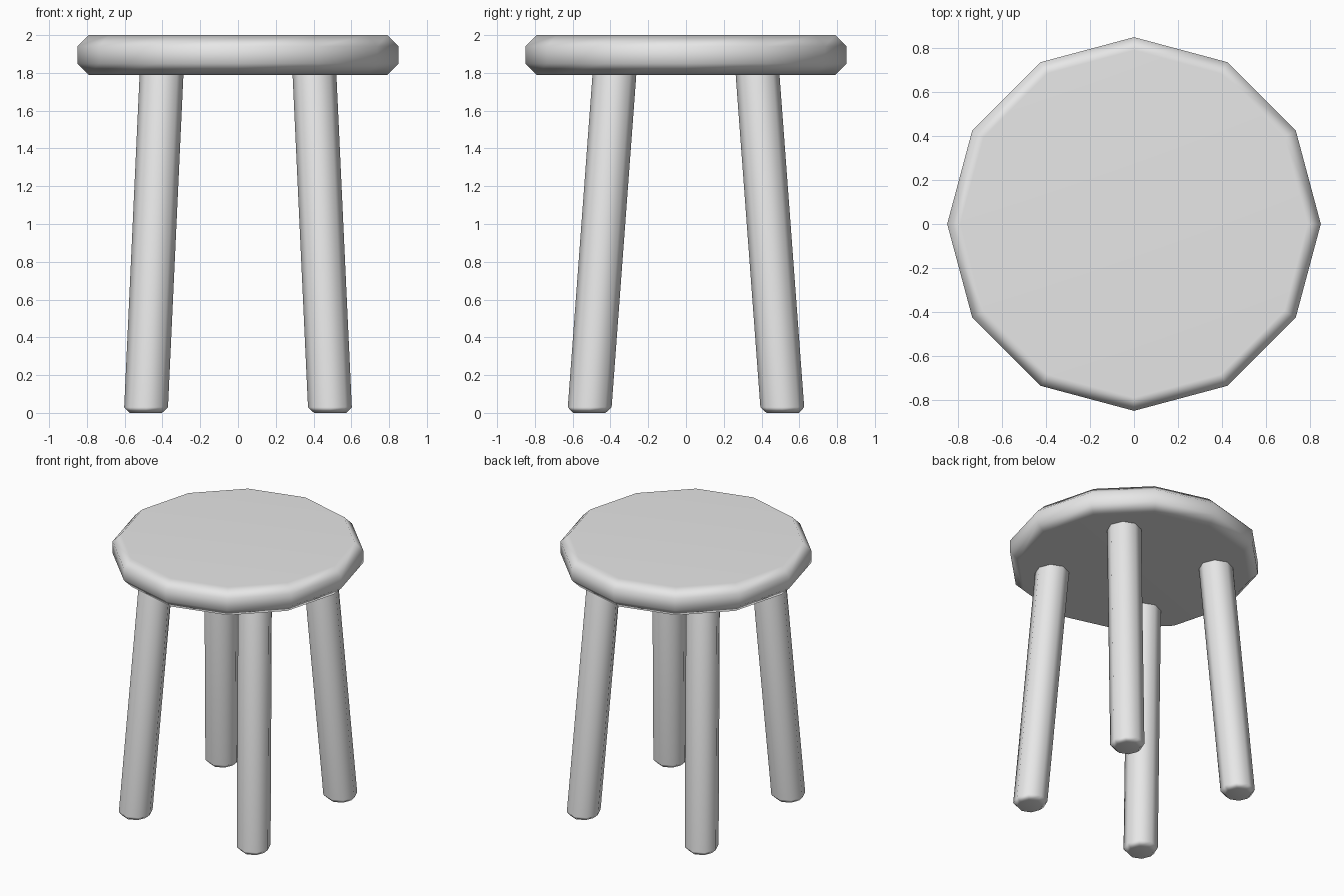
import bpy, bmesh, math

if "Cube" in bpy.data.objects:
    bpy.data.objects.remove(bpy.data.objects["Cube"])

grey = bpy.data.materials.new("plain grey")
grey.diffuse_color = (0.8, 0.8, 0.8, 1)
grey.use_nodes = True
grey.node_tree.nodes["Principled BSDF"].inputs["Base Color"].default_value = grey.diffuse_color


def lofted(name, sides, rings):
    """Closed solid through horizontal rings given as (x, y, z, radius)."""
    bm = bmesh.new()
    loops = []
    for x, y, z, r in rings:
        loops.append([bm.verts.new((x + r * math.cos(a), y + r * math.sin(a), z))
                      for a in (2 * math.pi * i / sides for i in range(sides))])
    for low, high in zip(loops, loops[1:]):
        for i in range(sides):
            j = (i + 1) % sides
            bm.faces.new((low[i], low[j], high[j], high[i]))
    bm.faces.new(loops[0][::-1])
    bm.faces.new(loops[-1])
    mesh = bpy.data.meshes.new(name)
    bm.to_mesh(mesh)
    bm.free()
    mesh.materials.append(grey)
    obj = bpy.data.objects.new(name, mesh)
    bpy.context.collection.objects.link(obj)
    # smooth shading that keeps the large flat faces flat
    mesh.shade_smooth()
    mod = obj.modifiers.new("weighted normals", 'WEIGHTED_NORMAL')
    mod.keep_sharp = True
    return obj


# Twelve-sided seat with chamfered rims
lofted("seat", 12, [(0, 0, 1.79, 0.79), (0, 0, 1.85, 0.85),
                    (0, 0, 1.94, 0.85), (0, 0, 2.0, 0.79)])


# Four splayed eight-sided legs with chamfered feet
def leg_ring(sx, sy, z, r):
    t = z / 1.79
    return (sx * (0.488 - 0.083 * t), sy * (0.512 - 0.133 * t), z, r)


for sy, depth in ((-1, "front"), (1, "back")):
    for sx, side in ((-1, "left"), (1, "right")):
        lofted(f"{depth}_{side}_leg", 8,
               [leg_ring(sx, sy, z, r) for z, r in
                ((0, 0.086), (0.03, 0.116), (1.82, 0.116))])
